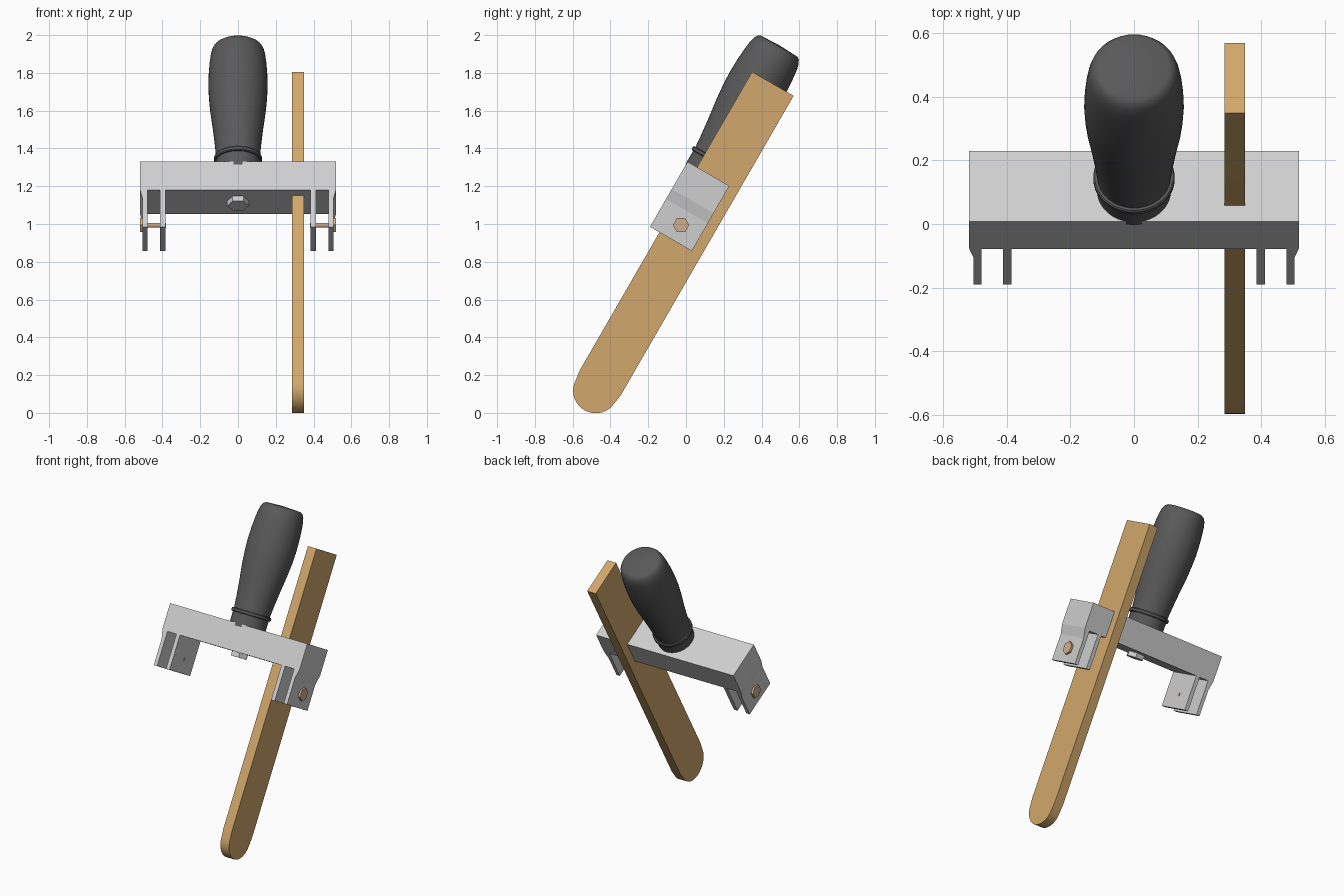
import bpy, bmesh
from math import radians, sin, cos, pi
from mathutils import Matrix, Vector

cube = bpy.data.objects.get("Cube")
if cube:
    bpy.data.objects.remove(cube)

# The whole tool leans back 30 degrees; parts are built upright and then tilted
TILT = Matrix.Translation((0, -0.08, 0.921)) @ Matrix.Rotation(radians(-30), 4, 'X')


def material(name, r, g, b):
    m = bpy.data.materials.new(name)
    m.use_nodes = True
    m.diffuse_color = (r, g, b, 1)
    m.node_tree.nodes["Principled BSDF"].inputs["Base Color"].default_value = (r, g, b, 1)
    return m


metal = material("light grey metal", 0.62, 0.62, 0.62)
wood = material("tan wood", 0.64, 0.39, 0.15)
rubber = material("dark grey grip", 0.1, 0.1, 0.1)
copper = material("copper bolt", 0.65, 0.43, 0.26)


def finish(name, bm, mat, smooth=False):
    bmesh.ops.recalc_face_normals(bm, faces=bm.faces)
    bm.transform(TILT)
    mesh = bpy.data.meshes.new(name)
    bm.to_mesh(mesh)
    bm.free()
    mesh.materials.append(mat)
    obj = bpy.data.objects.new(name, mesh)
    bpy.context.collection.objects.link(obj)
    if smooth:
        bpy.ops.object.select_all(action='DESELECT')
        obj.select_set(True)
        bpy.context.view_layer.objects.active = obj
        bpy.ops.object.shade_smooth_by_angle(angle=radians(32))
    return obj


def prism(name, outline, axis, start, end, mat, smooth=False):
    """Extrude a flat outline along the x, y or z axis."""
    def place(p, depth):
        co = list(p)
        co.insert("xyz".index(axis), depth)
        return Vector(co)
    bm = bmesh.new()
    face = bm.faces.new([bm.verts.new(place(p, start)) for p in outline])
    out = bmesh.ops.extrude_face_region(bm, geom=[face], use_keep_orig=True)
    moved = [v for v in out["geom"] if isinstance(v, bmesh.types.BMVert)]
    bmesh.ops.translate(bm, verts=moved, vec=place((0, 0), end - start))
    return finish(name, bm, mat, smooth)


def ngon(cx, cy, r, sides, turn=0.0):
    return [(cx + r * cos(turn + 2 * pi * i / sides), cy + r * sin(turn + 2 * pi * i / sides))
            for i in range(sides)]


def lathe(name, profile, y, mat, steps=40):
    """Spin a (radius, height) profile about the upright axis."""
    bm = bmesh.new()
    verts = [bm.verts.new((r, y, z)) for r, z in profile]
    edges = [bm.edges.new(pair) for pair in zip(verts, verts[1:])]
    bmesh.ops.spin(bm, geom=verts + edges, cent=(0, y, 0), axis=(0, 0, 1),
                   angle=2 * pi, steps=steps, use_merge=True)
    bmesh.ops.remove_doubles(bm, verts=bm.verts, dist=0.0005)
    return finish(name, bm, mat, True)


# Bracket: cross bar with a slotted pair of legs at each end
half = [(0.52, 0.398), (0.52, 0.232), (0.505, 0.17), (0.505, 0), (0.48, 0),
        (0.48, 0.225), (0.412, 0.225), (0.412, 0), (0.385, 0), (0.385, 0.225)]
prism("bracket", half + [(-x, z) for x, z in reversed(half)], "y", -0.128, 0.128, metal)

# Pivot bolts through the legs
for side, s in (("left", 1), ("right", -1)):
    prism(side + "_bolt_head", ngon(0.01, 0.09, 0.043, 6, pi / 2), "x", s * 0.5, s * 0.519, copper)
    prism(side + "_bolt_shank", ngon(0.01, 0.09, 0.012, 12), "x", s * 0.382, s * 0.503, copper)

# Handle bolt head beneath the bar
prism("handle_bolt_head", ngon(0, -0.012, 0.058, 6), "z", 0.195, 0.23, metal)

# Wooden bar with a rounded lower end
tip = [(0.057 + 0.12 * cos(a), -0.894 + 0.12 * sin(a))
       for a in (radians(-15 - 150 * i / 16) for i in range(17))]
prism("wooden_bar", [(-0.07, 0.981), (0.184, 0.981), (0.184, -0.848)] + tip + [(-0.07, -0.848)],
      "x", 0.285, 0.35, wood, True)

# Handle grip and its collar ring
lathe("handle_grip", [(0, 0.38), (0.116, 0.38), (0.116, 0.49), (0.122, 0.56), (0.133, 0.66),
                      (0.147, 0.77), (0.154, 0.85), (0.157, 0.92), (0.155, 1.0), (0.15, 1.07),
                      (0.145, 1.11), (0.138, 1.14), (0.127, 1.16), (0.112, 1.17), (0, 1.175)],
      -0.015, rubber)
lathe("handle_collar", [(0.11, 0.463), (0.124, 0.463), (0.128, 0.468), (0.128, 0.482),
                        (0.124, 0.487), (0.11, 0.487)], -0.015, rubber)
